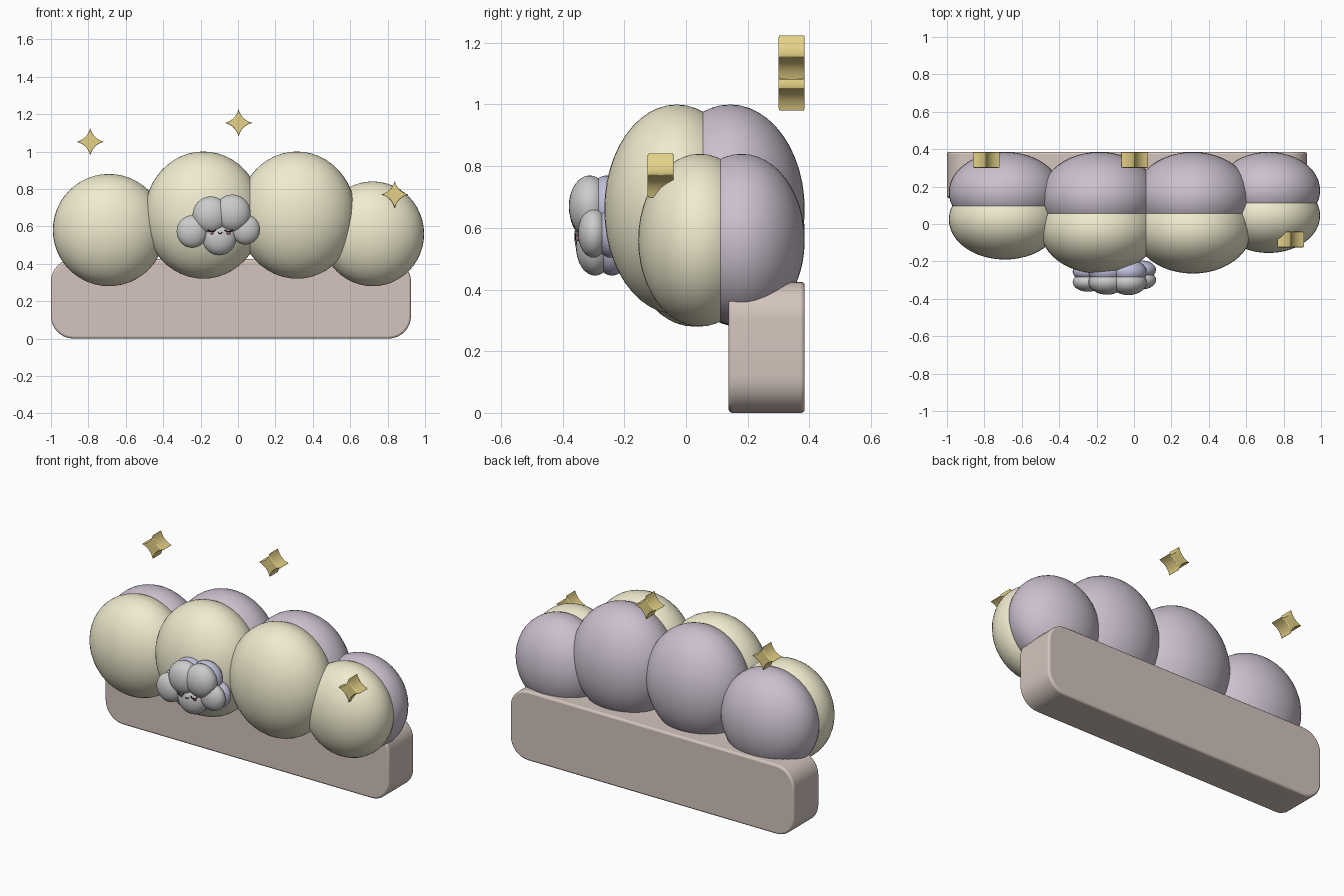
import bpy, bmesh, math
from mathutils import Vector

if "Cube" in bpy.data.objects:
    bpy.data.objects.remove(bpy.data.objects["Cube"])


def material(name, rgb):
    m = bpy.data.materials.new(name)
    m.diffuse_color = (*rgb, 1)
    m.use_nodes = True
    m.node_tree.nodes["Principled BSDF"].inputs["Base Color"].default_value = m.diffuse_color
    return m


cream = material("cream", (0.87, 0.83, 0.62))
lavender = material("lavender", (0.60, 0.53, 0.62))
stone = material("warm_stone", (0.66, 0.56, 0.51))
gold = material("gold", (0.78, 0.64, 0.24))
blue_grey = material("pale_violet", (0.52, 0.52, 0.70))
dark = material("dark", (0.03, 0.02, 0.03))
pink = material("pink", (0.75, 0.20, 0.28))


def finish(name, bm, mat, angle=40):
    mesh = bpy.data.meshes.new(name)
    bmesh.ops.recalc_face_normals(bm, faces=bm.faces)
    bm.to_mesh(mesh)
    bm.free()
    ob = bpy.data.objects.new(name, mesh)
    bpy.context.collection.objects.link(ob)
    if mat:
        mesh.materials.append(mat)
    bpy.ops.object.select_all(action='DESELECT')
    ob.select_set(True)
    bpy.context.view_layer.objects.active = ob
    bpy.ops.object.shade_smooth_by_angle(angle=math.radians(angle))
    return ob


def ellipsoid(name, centre, radii, mat, seg=48):
    bm = bmesh.new()
    bmesh.ops.create_uvsphere(bm, u_segments=seg, v_segments=seg // 2, radius=1)
    bmesh.ops.scale(bm, vec=radii, verts=bm.verts)
    bmesh.ops.translate(bm, vec=centre, verts=bm.verts)
    return finish(name, bm, mat)


def extrude_xz(name, points, y0, y1, mat, bevel=0.0):
    bm = bmesh.new()
    face = bm.faces.new([bm.verts.new((x, y0, z)) for x, z in points])
    ext = bmesh.ops.extrude_face_region(bm, geom=[face])
    verts = [v for v in ext["geom"] if isinstance(v, bmesh.types.BMVert)]
    bmesh.ops.translate(bm, vec=(0, y1 - y0, 0), verts=verts)
    ob = finish(name, bm, mat)
    if bevel:
        mod = ob.modifiers.new("soft_edges", 'BEVEL')
        mod.width, mod.segments = bevel, 3
        mod.limit_method = 'ANGLE'
        mod.angle_limit = math.radians(40)
    return ob


def stroke(name, points, radius, mat):
    cu = bpy.data.curves.new(name, 'CURVE')
    cu.dimensions = '3D'
    cu.bevel_depth, cu.bevel_resolution = radius, 2
    cu.use_fill_caps = True
    sp = cu.splines.new('POLY')
    sp.points.add(len(points) - 1)
    for p, co in zip(sp.points, points):
        p.co = (*co, 1)
    cu.materials.append(mat)
    ob = bpy.data.objects.new(name, cu)
    bpy.context.collection.objects.link(ob)


# Plinth: long block with rounded corners in the front profile
x0, x1, z0, z1, r = -1.0, 0.925, 0.0, 0.425, 0.12
profile = []
for cx, cz, start in ((x1 - r, z1 - r, 0), (x0 + r, z1 - r, 90),
                      (x0 + r, z0 + r, 180), (x1 - r, z0 + r, 270)):
    for i in range(9):
        a = math.radians(start + i * 90 / 8)
        profile.append((cx + r * math.cos(a), cz + r * math.sin(a)))
extrude_xz("plinth", profile, 0.138, 0.385, stone, 0.012)

# Large cloud: x, z, rx, rz, front y, front radius, back y, back radius
puffs = [(-0.69, 0.58, 0.30, 0.30, 0.025, 0.215, 0.17, 0.215),
         (-0.185, 0.66, 0.315, 0.34, -0.03, 0.235, 0.143, 0.242),
         (0.315, 0.66, 0.315, 0.34, -0.03, 0.235, 0.143, 0.242),
         (0.72, 0.56, 0.275, 0.28, 0.045, 0.20, 0.18, 0.205)]
for i, (x, z, rx, rz, fy, fr, by, br) in enumerate(puffs, 1):
    ellipsoid(f"cloud_front_{i}", (x, fy, z), (rx, fr, rz), cream)
    ellipsoid(f"cloud_back_{i}", (x, by, z), (rx, br, rz), lavender)

# Small cloud: grey in front, pale violet behind
small = [(-0.245, 0.572, 0.083, 0.087, -0.31, 0.052),
         (-0.145, 0.66, 0.098, 0.10, -0.31, 0.068),
         (-0.03, 0.67, 0.098, 0.10, -0.312, 0.068),
         (0.04, 0.583, 0.078, 0.08, -0.30, 0.05),
         (-0.10, 0.54, 0.092, 0.095, -0.295, 0.062)]
for i, (x, z, rx, rz, y, ry) in enumerate(small, 1):
    ellipsoid(f"small_cloud_front_{i}", (x, y, z), (rx, ry, rz), None, 32)
    ellipsoid(f"small_cloud_back_{i}", (x, y + 0.055, z), (rx, ry, rz), blue_grey, 32)

# Sleeping face: closed eyes, cheeks and mouth
for side, x in (("left", -0.14), ("right", -0.05)):
    arc = [(x + 0.02 * math.cos(a), -0.358, 0.582 + 0.01 * math.sin(a))
           for a in (math.pi * (1 + k / 8) for k in range(9))]
    stroke(f"eye_{side}", arc, 0.003, dark)
    ellipsoid(f"cheek_{side}", (x, -0.35, 0.563), (0.012, 0.005, 0.006), pink, 16)
arc = [(-0.095 + 0.01 * math.cos(a), -0.359, 0.568 + 0.006 * math.sin(a))
       for a in (math.pi * (1 + k / 8) for k in range(9))]
stroke("mouth", arc, 0.0025, dark)

# Four-pointed stars with concave sides
for i, (cx, cz, y) in enumerate(((-0.79, 1.052, 0.30), (0.003, 1.153, 0.30),
                                 (0.838, 0.77, -0.125)), 1):
    R, pts = 0.074, []
    for k in range(4):
        a = Vector((math.cos(k * math.pi / 2), math.sin(k * math.pi / 2))) * R
        b = Vector((-a.y, a.x))
        c = (a + b) * 0.2
        for s in range(8):
            t = s / 8
            p = a * (1 - t) ** 2 + c * 2 * t * (1 - t) + b * t ** 2
            pts.append((cx + p.x, cz + p.y))
    extrude_xz(f"star_{i}", pts, y, y + 0.085, gold, 0.004)
